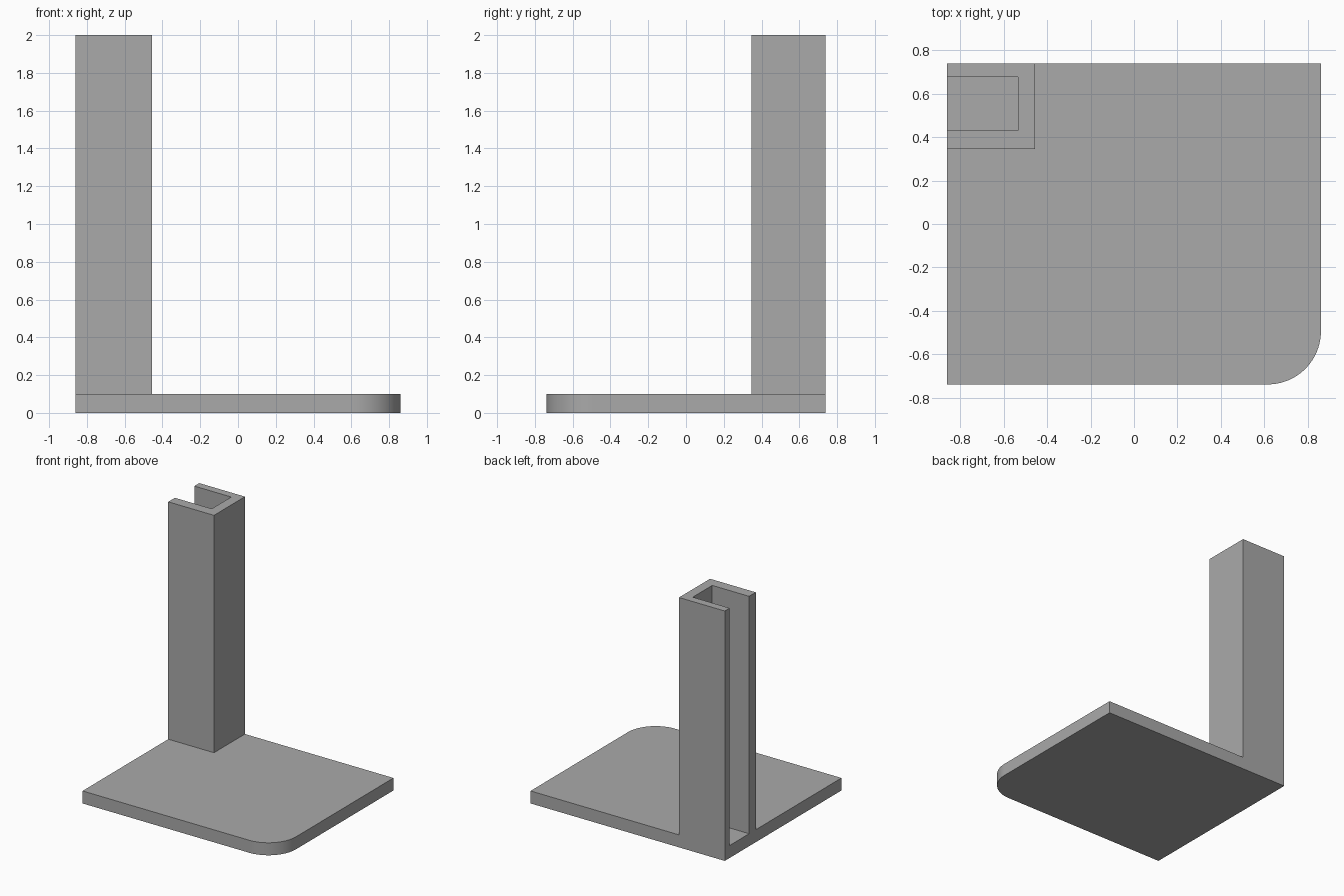
import bpy, bmesh, math

cube = bpy.data.objects.get("Cube")
if cube:
    bpy.data.objects.remove(cube, do_unlink=True)

grey = bpy.data.materials.new("plain grey")
grey.use_nodes = True
grey.diffuse_color = (0.4, 0.4, 0.4, 1)
grey.node_tree.nodes["Principled BSDF"].inputs["Base Color"].default_value = (0.4, 0.4, 0.4, 1)

X, Y = 0.86, 0.738      # half size of the base plate
THICK, TOP = 0.1, 2.0   # plate thickness, overall height
R = 0.245               # rounded corner radius


def prism(name, outline, z0, z1):
    """Extrude a flat outline between two heights."""
    bm = bmesh.new()
    face = bm.faces.new([bm.verts.new((x, y, z0)) for x, y in outline])
    ext = bmesh.ops.extrude_face_region(bm, geom=[face])
    verts = [v for v in ext["geom"] if isinstance(v, bmesh.types.BMVert)]
    bmesh.ops.translate(bm, verts=verts, vec=(0, 0, z1 - z0))
    bmesh.ops.recalc_face_normals(bm, faces=bm.faces)
    mesh = bpy.data.meshes.new(name)
    bm.to_mesh(mesh)
    bm.free()
    mesh.materials.append(grey)
    obj = bpy.data.objects.new(name, mesh)
    bpy.context.collection.objects.link(obj)
    return obj


# Base plate with one rounded front corner
STEPS = 24
arc = [(X - R + R * math.sin(a), -Y + R - R * math.cos(a))
       for a in (math.pi / 2 * i / STEPS for i in range(STEPS + 1))]
stand = prism("base_and_post", [(-X, -Y)] + arc + [(X, Y), (-X, Y)], 0, THICK)

# Upright channel post, open towards the side edge of the plate
post = prism("post_helper", [
    (-X, 0.346), (-0.455, 0.346), (-0.455, Y), (-X, Y),
    (-X, 0.676), (-0.533, 0.676), (-0.533, 0.43), (-X, 0.43)], 0, TOP)

# Fuse the post into the plate and merge coplanar faces
union = stand.modifiers.new("fuse", "BOOLEAN")
union.operation = "UNION"
union.solver = "EXACT"
union.object = post
bpy.context.view_layer.objects.active = stand
stand.select_set(True)
bpy.ops.object.modifier_apply(modifier=union.name)
bpy.data.objects.remove(post, do_unlink=True)

bm = bmesh.new()
bm.from_mesh(stand.data)
bmesh.ops.remove_doubles(bm, verts=bm.verts, dist=1e-4)
bmesh.ops.dissolve_limit(bm, angle_limit=math.radians(0.5), verts=bm.verts, edges=bm.edges)
bm.to_mesh(stand.data)
bm.free()
bpy.ops.object.shade_smooth_by_angle(angle=math.radians(30))
